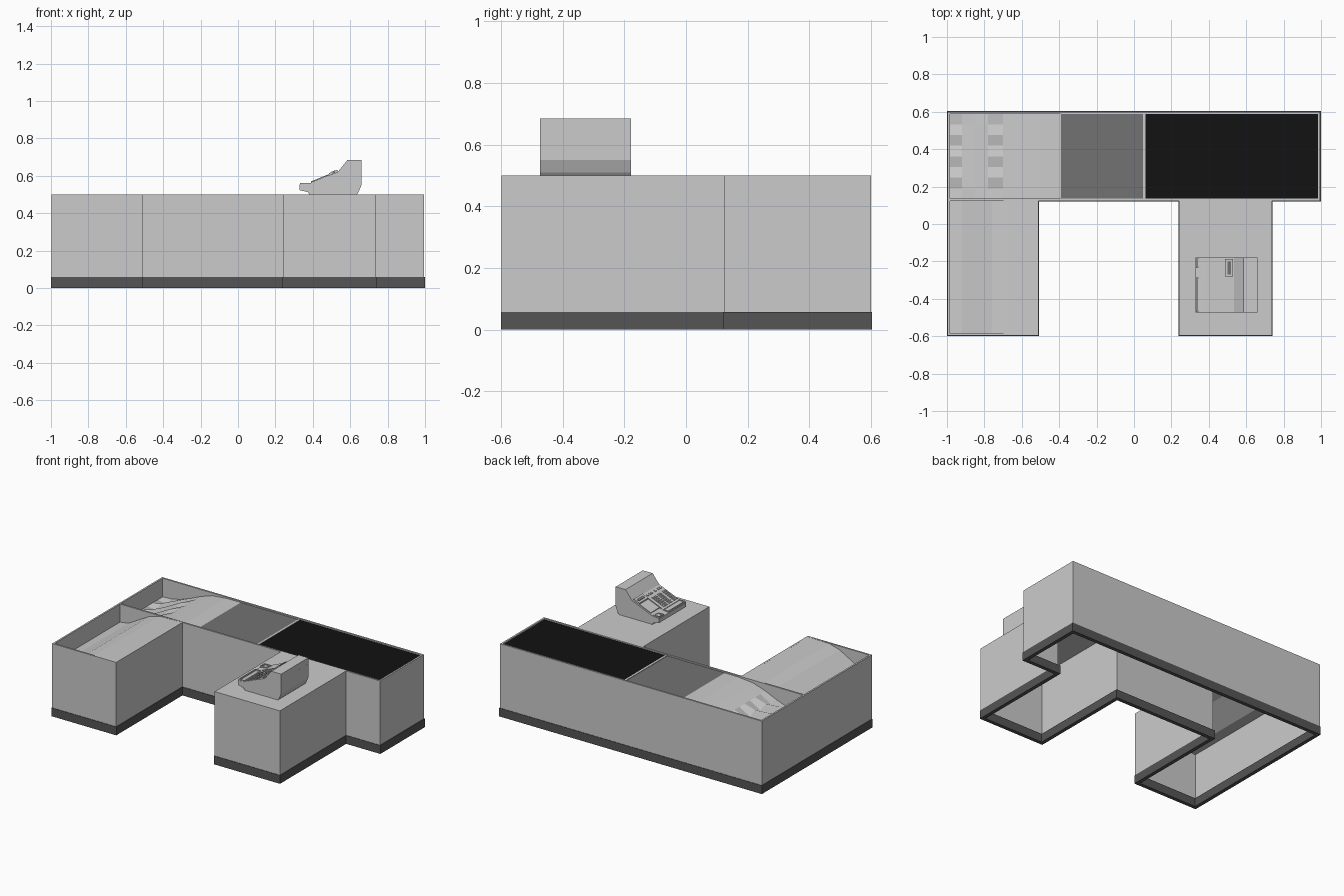
import bpy, math
from mathutils import Vector

if "Cube" in bpy.data.objects:
    bpy.data.objects.remove(bpy.data.objects["Cube"])


def material(name, v):
    m = bpy.data.materials.new(name)
    m.diffuse_color = (v, v, v, 1)
    m.use_nodes = True
    m.node_tree.nodes["Principled BSDF"].inputs["Base Color"].default_value = m.diffuse_color
    return m


def make(name, verts, faces, mat=None):
    me = bpy.data.meshes.new(name)
    me.from_pydata(verts, [], faces)
    me.update()
    ob = bpy.data.objects.new(name, me)
    bpy.context.collection.objects.link(ob)
    if mat:
        me.materials.append(mat)
    return ob


def band(name, outline, z0, z1, thick, mat=None):
    """Upright wall following a closed outline, thickened inwards."""
    n = len(outline)
    verts = [(x, y, z) for z in (z0, z1) for x, y in outline]
    faces = [(i, (i + 1) % n, n + (i + 1) % n, n + i) for i in range(n)]
    ob = make(name, verts, faces, mat)
    s = ob.modifiers.new("thickness", 'SOLIDIFY')
    s.thickness, s.offset, s.use_even_offset = thick, -1, True
    return ob


def sheet(name, profile, y0, y1, mat=None, rows=1, bump=None):
    """Surface swept along y from an x-z profile."""
    n = len(profile)
    verts = []
    for j in range(rows + 1):
        y = y0 + (y1 - y0) * j / rows
        verts += [(x, y, z + (bump(i, j) if bump else 0)) for i, (x, z) in enumerate(profile)]
    faces = [(j * n + i, j * n + i + 1, (j + 1) * n + i + 1, (j + 1) * n + i)
             for j in range(rows) for i in range(n - 1)]
    return make(name, verts, faces, mat)


def prism(name, profile, y0, y1, mat=None):
    """Solid x-z profile (counter-clockwise seen from the front) extruded along y."""
    n = len(profile)
    verts = [(x, y, z) for y in (y0, y1) for x, z in profile]
    faces = [tuple(range(n)), tuple(range(2 * n - 1, n - 1, -1))]
    faces += [(i, n + i, n + (i + 1) % n, (i + 1) % n) for i in range(n)]
    return make(name, verts, faces, mat)


def box(name, x0, x1, y0, y1, z0, z1, mat=None):
    return prism(name, [(x0, z0), (x1, z0), (x1, z1), (x0, z1)], y0, y1, mat)


black = material("belt black", 0.006)
mid = material("belt grey", 0.17)
dark = material("plinth dark", 0.09)

# U-shaped counter: walls and plinth, open underneath
outline = [(-0.997, -0.597), (-0.51, -0.597), (-0.51, 0.123), (0.24, 0.123), (0.24, -0.597),
           (0.737, -0.597), (0.737, 0.123), (0.995, 0.123), (0.995, 0.6), (-0.997, 0.6)]
band("counter_walls", outline, 0.055, 0.5, 0.012)
plinth = [(-1, -0.6), (-0.507, -0.6), (-0.507, 0.12), (0.237, 0.12), (0.237, -0.6),
          (0.74, -0.6), (0.74, 0.12), (1, 0.12), (1, 0.603), (-1, 0.603)]
band("plinth", plinth, 0, 0.058, 0.025, dark)

# Register wing top and the lip beside the belt
box("register_wing_top", 0.245, 0.733, -0.592, 0.135, 0.485, 0.5)

# Conveyor belt and scanning plate
sheet("conveyor_belt", [(0.06, 0.492), (0.983, 0.492)], 0.134, 0.589, black)
sheet("scanner_plate", [(-0.39, 0.492), (0.05, 0.492)], 0.134, 0.589, mid)
box("belt_divider", 0.048, 0.062, 0.134, 0.589, 0.478, 0.495)

# Bagging ramp that dips to the left with rippled facets
ramp = [(-0.985, 0.372), (-0.92, 0.375), (-0.85, 0.39), (-0.78, 0.415), (-0.7, 0.45),
        (-0.61, 0.48), (-0.5, 0.491), (-0.39, 0.492)]


def ripple(i, j):
    return 0.012 * (1 if (i + j) % 2 else -1) if 1 <= i <= 3 and 0 < j < 8 else 0


sheet("bagging_ramp", ramp, 0.134, 0.589, rows=8, bump=ripple)
box("bay_partition", -0.987, -0.51, 0.123, 0.135, 0.36, 0.5)

# Packing bay on the left wing
bay = [(-0.987, 0.375), (-0.92, 0.385), (-0.84, 0.43), (-0.76, 0.475), (-0.68, 0.497),
       (-0.51, 0.5)]
sheet("packing_bay", bay, -0.59, 0.124)

# Cash register body
y0, y1 = -0.473, -0.178
prism("register_body", [(0.38, 0.5), (0.635, 0.5), (0.643, 0.51), (0.66, 0.55), (0.66, 0.685),
                        (0.585, 0.685), (0.535, 0.622), (0.385, 0.561), (0.33, 0.553),
                        (0.33, 0.523), (0.375, 0.513)], y0, y1)

# Parts lying on the sloping keyboard
a, b = Vector((0.385, 0, 0.561)), Vector((0.535, 0, 0.622))
slope = (b - a).z / (b - a).x


def on_slope(name, x0, x1, ya, yb, h, mat=None):
    za, zb = a.z + (x0 - a.x) * slope, a.z + (x1 - a.x) * slope
    prism(name, [(x0, za - 0.002), (x1, zb - 0.002), (x1, zb + h), (x0, za + h)], ya, yb, mat)


# Key blocks: (start y, columns along y, row pitch)
for ys, cols in ((-0.365, 4), (-0.412, 3), (-0.466, 3)):
    for c in range(cols):
        for r in range(6):
            x, y = 0.392 + r * 0.016, ys + c * 0.0125
            on_slope("key", x, x + 0.012, y, y + 0.009, 0.004)
for y in (-0.455, -0.435, -0.40, -0.365, -0.345, -0.32):
    on_slope("function_key", 0.506, 0.519, y, y + 0.011, 0.005)


# Framed trays on the front ledge
def frame(name, x0, x1, ya, yb, z0, z1, t):
    box(name + "_front", x0, x0 + t, ya, yb, z0, z1)
    box(name + "_back", x1 - t, x1, ya, yb, z0, z1)
    box(name + "_left", x0 + t, x1 - t, ya, ya + t, z0, z1)
    box(name + "_right", x0 + t, x1 - t, yb - t, yb, z0, z1)


frame("long_tray", 0.332, 0.38, -0.47, -0.285, 0.55, 0.563, 0.007)
frame("small_tray", 0.332, 0.38, -0.235, -0.185, 0.55, 0.563, 0.007)

# Receipt printer beside the keys
on_slope("printer_panel", 0.40, 0.485, -0.282, -0.188, 0.005)
on_slope("printer_head", 0.487, 0.53, -0.282, -0.188, 0.012)
on_slope("paper_slot", 0.50, 0.518, -0.27, -0.20, 0.014, mid)
on_slope("keyboard_divider", 0.39, 0.535, -0.29, -0.286, 0.007)

# Vents at the rear
for ya, yb in ((-0.285, -0.262), (-0.21, -0.187)):
    box("rear_vent", 0.657, 0.661, ya, yb, 0.64, 0.644)
